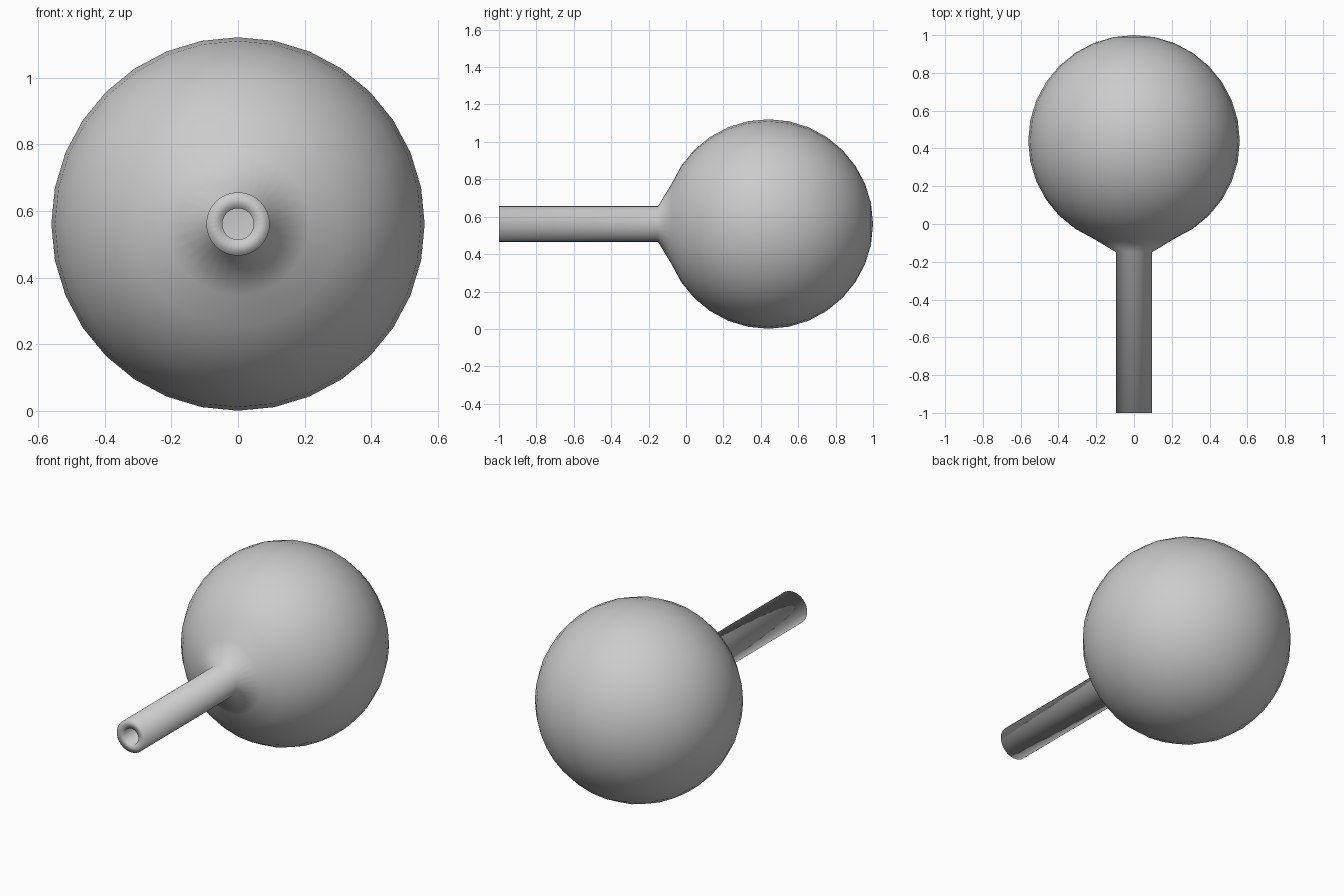
import bpy, bmesh
from math import sin, cos, pi, radians

if "Cube" in bpy.data.objects:
    bpy.data.objects.remove(bpy.data.objects["Cube"])

SEGS, RINGS = 32, 16
CY, CZ, R = 0.44, 0.561, 0.56
WALL = 0.048


def shell_profile(radius, tube_r, neck_y):
    # (distance from axis, y) from the back pole round the bulb, then along the neck
    pts = [(radius * sin(i * pi / RINGS), CY + radius * cos(i * pi / RINGS))
           for i in range(RINGS - 1)]
    return pts + [(tube_r, neck_y), (tube_r, -1.0)]


def revolve(name, profile):
    bm = bmesh.new()
    verts = [bm.verts.new((0, y, r)) for r, y in profile]
    edges = [bm.edges.new(pair) for pair in zip(verts, verts[1:])]
    bmesh.ops.spin(bm, geom=verts + edges, cent=(0, 0, 0), axis=(0, 1, 0),
                   angle=radians(360), steps=SEGS)
    bmesh.ops.remove_doubles(bm, verts=bm.verts, dist=0.0005)
    bmesh.ops.recalc_face_normals(bm, faces=bm.faces)
    for f in bm.faces:
        f.smooth = True
    mesh = bpy.data.meshes.new(name)
    bm.to_mesh(mesh)
    bm.free()
    obj = bpy.data.objects.new(name, mesh)
    obj.location.z = CZ
    bpy.context.collection.objects.link(obj)
    return obj


# Hollow round bulb with a tubular neck: outer skin, rim, then inner skin
outer = shell_profile(R, 0.095, -0.15)
inner = shell_profile(R - WALL, 0.095 - WALL, -0.12)
revolve("round_flask", outer + inner[::-1])
